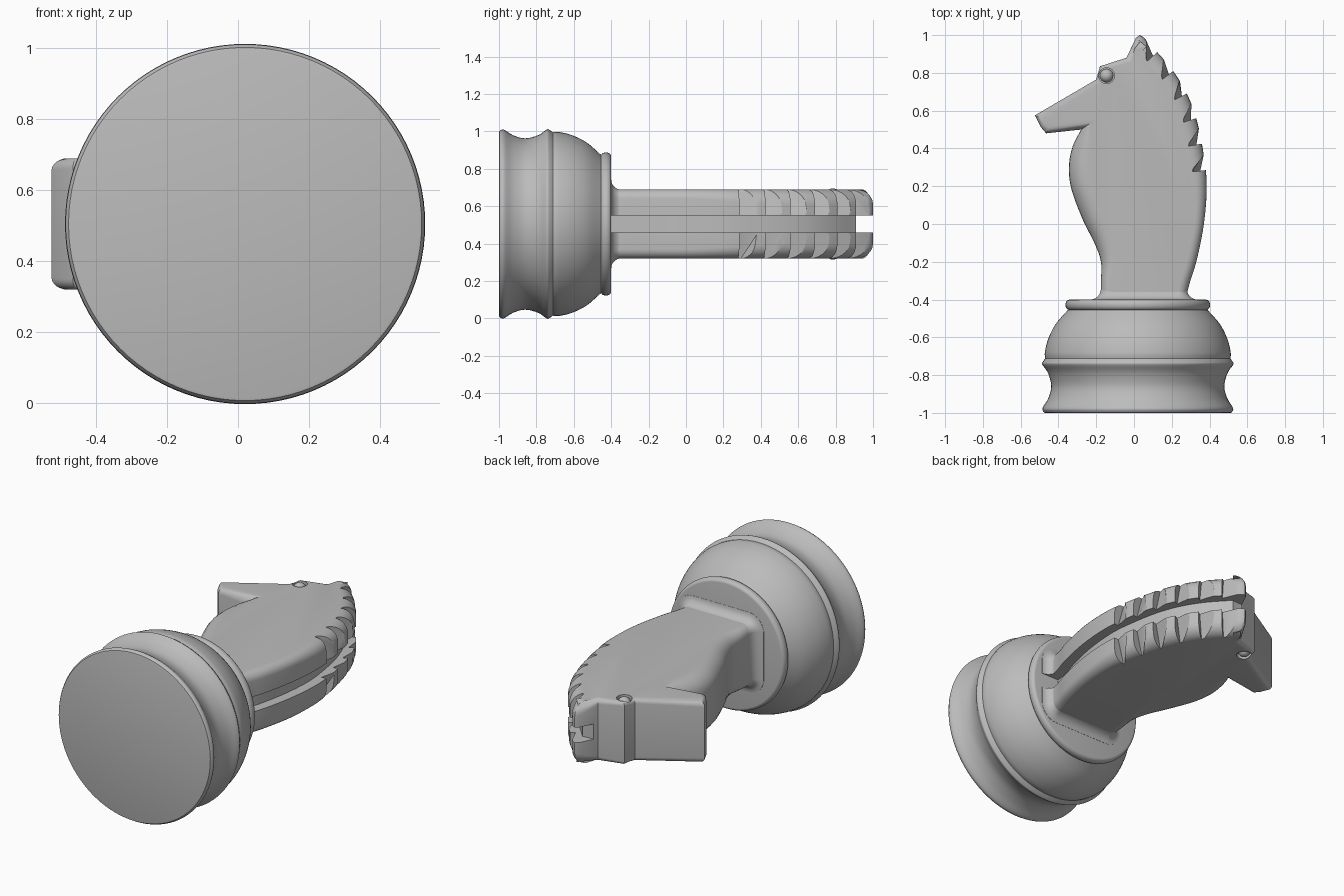
import bpy, bmesh, math
from mathutils import Vector, Matrix

cube = bpy.data.objects.get("Cube")
if cube:
    bpy.data.objects.remove(cube, do_unlink=True)

MID, HALF = 0.505, 0.185      # middle height and half thickness of the head
grey = bpy.data.materials.new("grey")
grey.use_nodes = True
GREY = (0.5, 0.5, 0.5, 1)
grey.diffuse_color = GREY
grey.node_tree.nodes["Principled BSDF"].inputs["Base Color"].default_value = GREY


def make(name, bm):
    bmesh.ops.recalc_face_normals(bm, faces=bm.faces)
    mesh = bpy.data.meshes.new(name)
    bm.to_mesh(mesh)
    bm.free()
    mesh.materials.append(grey)
    ob = bpy.data.objects.new(name, mesh)
    bpy.context.collection.objects.link(ob)
    return ob


def loft(name, rings):
    """Skin equal-length closed rings and cap both ends."""
    bm = bmesh.new()
    vs = [[bm.verts.new(p) for p in ring] for ring in rings]
    n = len(vs[0])
    for a, b in zip(vs, vs[1:]):
        for i in range(n):
            j = (i + 1) % n
            bm.faces.new((a[i], a[j], b[j], b[i]))
    bm.faces.new(vs[0][::-1])
    bm.faces.new(vs[-1])
    return make(name, bm)


def spline(pts, steps=5):
    """Smooth curve through the points."""
    p = [Vector(q) for q in pts]
    p = [2 * p[0] - p[1]] + p + [2 * p[-1] - p[-2]]
    out = []
    for a, b, c, d in zip(p, p[1:], p[2:], p[3:]):
        for k in range(steps):
            t = k / steps
            out.append(0.5 * (2 * b + (c - a) * t + (2 * a - 5 * b + 4 * c - d) * t ** 2
                              + (3 * b - a - 3 * c + d) * t ** 3))
    return out + [p[-2]]


def inward(pts, i):
    """Mitred inward direction of a counter-clockwise outline at a point."""
    p, q, r = (pts[(i + k) % len(pts)].to_2d() for k in (-1, 0, 1))
    n1, n2 = (Vector((-e.y, e.x)).normalized() for e in (q - p, r - q))
    return (n1 + n2) / max(0.6, 1 + n1.dot(n2))


def cut(target, cutter):
    mod = target.modifiers.new("cut", 'BOOLEAN')
    mod.operation, mod.solver, mod.object = 'DIFFERENCE', 'EXACT', cutter
    bpy.context.view_layer.objects.active = target
    bpy.ops.object.modifier_apply(modifier=mod.name)


def smooth(ob, angle=32):
    bpy.ops.object.select_all(action='DESELECT')
    ob.select_set(True)
    bpy.context.view_layer.objects.active = ob
    bpy.ops.object.shade_smooth_by_angle(angle=math.radians(angle))


# Turned base: radius and position along the axis
waist = spline([(.497, -.998), (.505, -.975), (.475, -.925), (.458, -.86),
                (.475, -.79), (.505, -.745), (.503, -.73), (.49, -.712)], 4)
bowl = spline([(.49, -.712), (.492, -.68), (.475, -.61), (.435, -.53), (.37, -.455)], 4)
collar = [Vector((.363 + .02 * math.sin(a), -.428 - .027 * math.cos(a)))
          for a in (math.pi * k / 10 for k in range(11))]
profile = [Vector((.49, -1))] + waist + bowl[1:] + collar
SEG = 96
base = loft("base", [[(.02 + q.x * math.cos(2 * math.pi * k / SEG), q.y,
                       MID + q.x * math.sin(2 * math.pi * k / SEG)) for k in range(SEG)]
                     for q in profile])

# Head outline, counter-clockwise from the back of the neck: x, y, edge rounding
back = spline([(.27, -.5, .05), (.285, -.35, .05), (.33, -.2, .05), (.37, 0, .05),
               (.385, .2, .06), (.37, .36, .07), (.335, .54, .08), (.28, .69, .08),
               (.2, .82, .08), (.1, .935, .08), (.05, .99, .08)])
ear = [Vector(p) for p in [(.03, 1, .08), (.01, .985, .07), (-.04, .88, .03), (-.18, .835, .02),
                           (-.2, .765, .025), (-.525, .575, .035), (-.495, .515, .03),
                           (-.465, .48, .03)]]
front = spline([(-.28, .5, .06), (-.325, .41, .09), (-.345, .3, .1), (-.33, .18, .1),
                (-.27, .02, .1), (-.21, -.1, .09), (-.175, -.2, .07), (-.175, -.32, .05),
                (-.175, -.5, .05)])
outline = back + ear + front


def ring(t, side):
    out = []
    for i, p in enumerate(outline):
        q = p.to_2d() + inward(outline, i) * p.z * (1 - math.cos(t))
        out.append((q.x, q.y, MID + side * (HALF - p.z * (1 - math.sin(t)))))
    return out


angles = [math.pi / 2 * k / 6 for k in range(7)]
head = loft("horse_head", [ring(t, -1) for t in reversed(angles)] + [ring(t, 1) for t in angles])


# Flared foot where the neck meets the collar
def foot_ring(grow, y):
    out = []
    for k in range(40):
        a = 2 * math.pi * (k + .5) / 40
        c, s = math.cos(a), math.sin(a)
        r = .05 + grow
        out.append((.052 + math.copysign(.18, c) + r * c, y,
                    MID + math.copysign(HALF - .05, s) + r * s))
    return out


foot = loft("neck_foot", [foot_ring(.055, -.43)] + [
    foot_ring(.055 * (1 - math.sin(a)) - .003, -.4 + .06 * (1 - math.cos(a))) for a in angles])

# Groove down the middle of the mane
spine = [p.to_2d() for p in back]
inner = [p + inward(back, i) * .06 for i, p in enumerate(spine) if 0 < i < len(spine) - 4]
outer = [p - inward(back, i) * .15 for i, p in enumerate(spine) if 0 < i < len(spine) - 4]
section = inner + [Vector((0, .905)), Vector((-.12, .905)), Vector((-.12, 1.1)),
                   Vector((.2, 1.1))] + outer[::-1]
groove = loft("groove_cutter", [[(p.x, p.y, MID + z) for p in section] for z in (-.045, .045)])
cutters = [groove]


# Wedge notches that split the mane into locks, on both sides
def notch(y, side):
    i = min(range(1, len(spine) - 1), key=lambda k: abs(spine[k].y - y))
    f = (y - spine[i].y) / (spine[i + 1].y - spine[i].y)
    p = spine[i].lerp(spine[i + 1], f)
    t = (spine[i + 1] - spine[i - 1]).normalized()
    n = Vector((t.y, -t.x))
    rings = []
    for z, d in ((.03, .025), (.21, .08)):
        pts = [(0, -d), (0, .1), (.11, .1), (.11, d / 2)]
        rings.append([(*(p + t * u + n * v), MID + side * z) for u, v in pts])
    return loft("notch_cutter", rings)


for y in (.285, .425, .56, .69, .81, .91):
    cutters += [notch(y, 1), notch(y, -1)]

# Eye sockets, with a ball set in each
for side in (-1, 1):
    where = Vector((-.145, .785, MID + side * HALF))
    bm = bmesh.new()
    bmesh.ops.create_cone(bm, cap_ends=True, segments=32, radius1=.042, radius2=.042,
                          depth=.05, matrix=Matrix.Translation(where))
    cutters.append(make("socket_cutter", bm))
    bm = bmesh.new()
    bmesh.ops.create_uvsphere(bm, u_segments=24, v_segments=12, radius=.036,
                              matrix=Matrix.Translation(where - Vector((0, 0, side * .03))))
    smooth(make("left_eye" if side < 0 else "right_eye", bm))

for c in cutters:
    cut(head, c)
cut(foot, groove)
for c in cutters:
    bpy.data.objects.remove(c, do_unlink=True)
for ob in (base, head, foot):
    smooth(ob)
